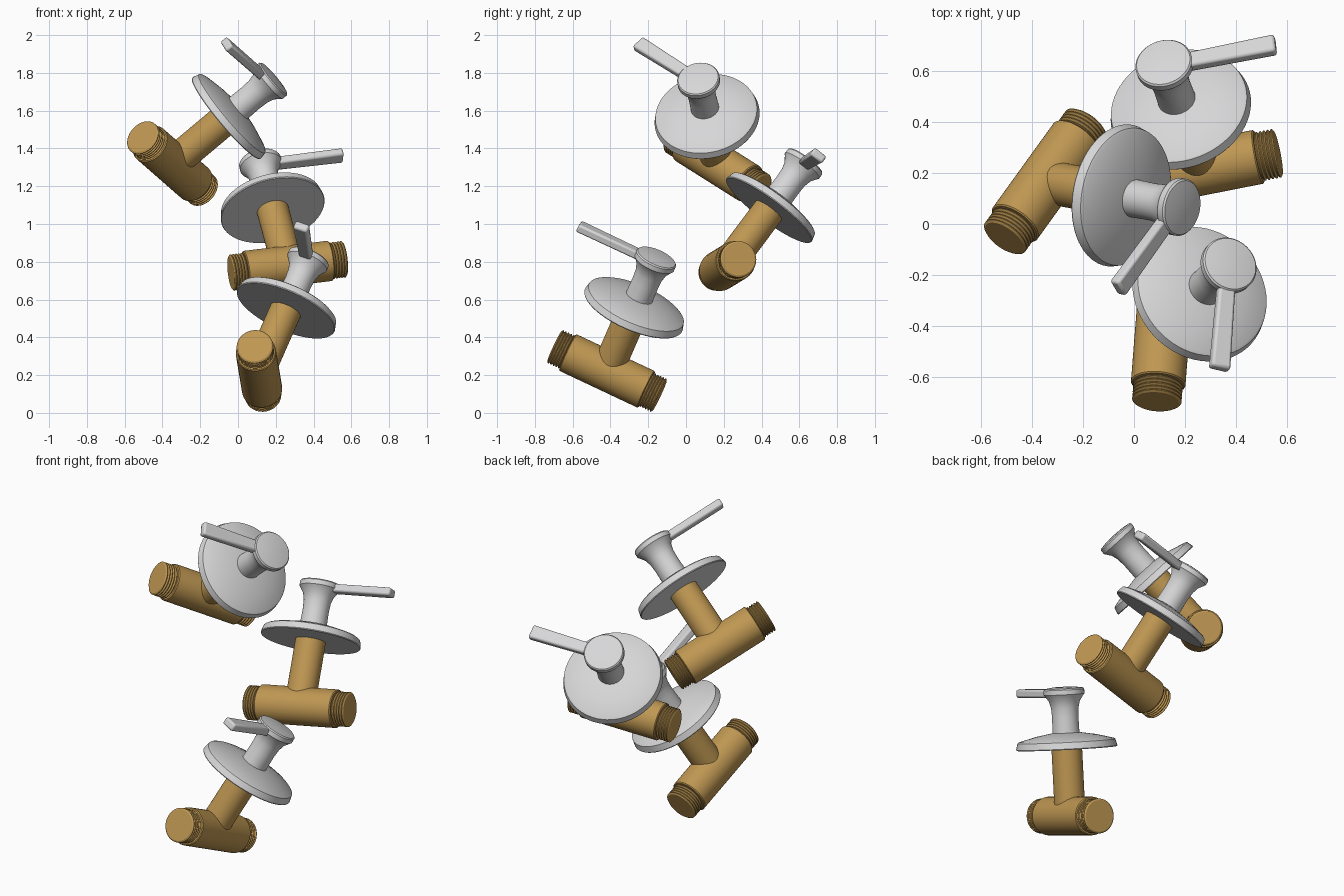
import bpy, bmesh, math
from mathutils import Matrix, Vector

old = bpy.data.objects.get("Cube")
if old:
    bpy.data.objects.remove(old)


def material(name, rgb):
    m = bpy.data.materials.new(name)
    m.use_nodes = True
    m.diffuse_color = (*rgb, 1)
    bsdf = m.node_tree.nodes["Principled BSDF"]
    bsdf.inputs["Base Color"].default_value = (*rgb, 1)
    bsdf.inputs["Roughness"].default_value = 0.5
    return m


BRASS = material("brass", (0.52, 0.31, 0.085))
STEEL = material("pale_steel", (0.68, 0.68, 0.69))


def finish(name, bm, mat, place, bevel=0):
    bmesh.ops.recalc_face_normals(bm, faces=bm.faces)
    me = bpy.data.meshes.new(name)
    bm.to_mesh(me)
    bm.free()
    me.materials.append(mat)
    ob = bpy.data.objects.new(name, me)
    bpy.context.collection.objects.link(ob)
    ob.matrix_world = place
    if bevel:
        mod = ob.modifiers.new("soft_edges", "BEVEL")
        mod.width = bevel
        mod.segments = 2
    bpy.ops.object.select_all(action="DESELECT")
    ob.select_set(True)
    bpy.context.view_layer.objects.active = ob
    bpy.ops.object.shade_smooth_by_angle(angle=math.radians(30))
    return ob


def lathe(name, profile, mat, place, steps=48):
    """Spin a (radius, height) profile around local z."""
    bm = bmesh.new()
    verts = [bm.verts.new((r, 0, h)) for r, h in profile]
    edges = [bm.edges.new(pair) for pair in zip(verts, verts[1:])]
    bmesh.ops.spin(bm, geom=verts + edges, cent=(0, 0, 0), axis=(0, 0, 1),
                   angle=math.tau, steps=steps)
    bmesh.ops.remove_doubles(bm, verts=bm.verts, dist=0.0002)
    return finish(name, bm, mat, place)


def lever(name, place):
    """Flat bar that widens slightly towards its tip."""
    start, tip, height, thick = 0.06, 0.445, 0.68, 0.046
    bm = bmesh.new()
    bmesh.ops.create_cube(bm, size=1)
    for v in bm.verts:
        outer = v.co.x > 0
        v.co.x = tip if outer else start
        v.co.y *= 0.08 if outer else 0.068
        v.co.z = height + v.co.z * thick
    return finish(name, bm, STEEL, place, bevel=0.011)


# Half of the threaded pipe, from the end cap to the shoulder
BODY, END, RIDGES = 0.232, 0.308, 5
pitch = (END - BODY) / RIDGES
half = [(0, END), (0.088, END)]
for i in range(RIDGES):
    top = END - i * pitch
    half += [(0.097, top - pitch * 0.4), (0.097, top - pitch * 0.6), (0.088, top - pitch)]
half += [(0.102, BODY), (0.107, BODY - 0.005)]
PIPE = half + [(r, -h) for r, h in reversed(half)]

STEM = [(0, 0), (0.085, 0), (0.085, 0.38), (0, 0.38)]
PLATE = [(0, 0.375), (0.278, 0.375), (0.281, 0.38), (0.272, 0.416),
         (0.262, 0.422), (0.17, 0.446), (0.08, 0.462), (0, 0.462)]
KNOB = [(0, 0.45), (0.075, 0.45), (0.073, 0.55), (0.076, 0.6), (0.086, 0.638),
        (0.108, 0.67), (0.113, 0.676), (0.113, 0.702), (0.107, 0.709),
        (0.06, 0.716), (0, 0.718)]


def valve(label, centre, knob, along):
    """One valve: pipe centre, knob position and the lever direction."""
    z = (Vector(knob) - Vector(centre)).normalized()
    x = Vector(along)
    x = (x - z * x.dot(z)).normalized()
    y = z.cross(x)
    place = Matrix.Translation(centre) @ Matrix((x, y, z)).transposed().to_4x4()
    lathe(label + "_threaded_pipe", PIPE, BRASS,
          place @ Matrix.Rotation(math.pi / 2, 4, "Y"))
    lathe(label + "_stem", STEM, BRASS, place)
    lathe(label + "_wall_plate", PLATE, STEEL, place, 64)
    lathe(label + "_knob", KNOB, STEEL, place)
    lever(label + "_lever", place)


valve("lower", (0.111, -0.418, 0.222), (0.378, -0.155, 0.825), (-0.045, -0.556, 0.259))
valve("middle", (0.263, 0.219, 0.778), (0.113, 0.638, 1.34), (0.603, 0.116, 0.069))
valve("upper", (-0.347, 0.167, 1.32), (0.195, 0.063, 1.775), (-0.305, -0.435, 0.28))
